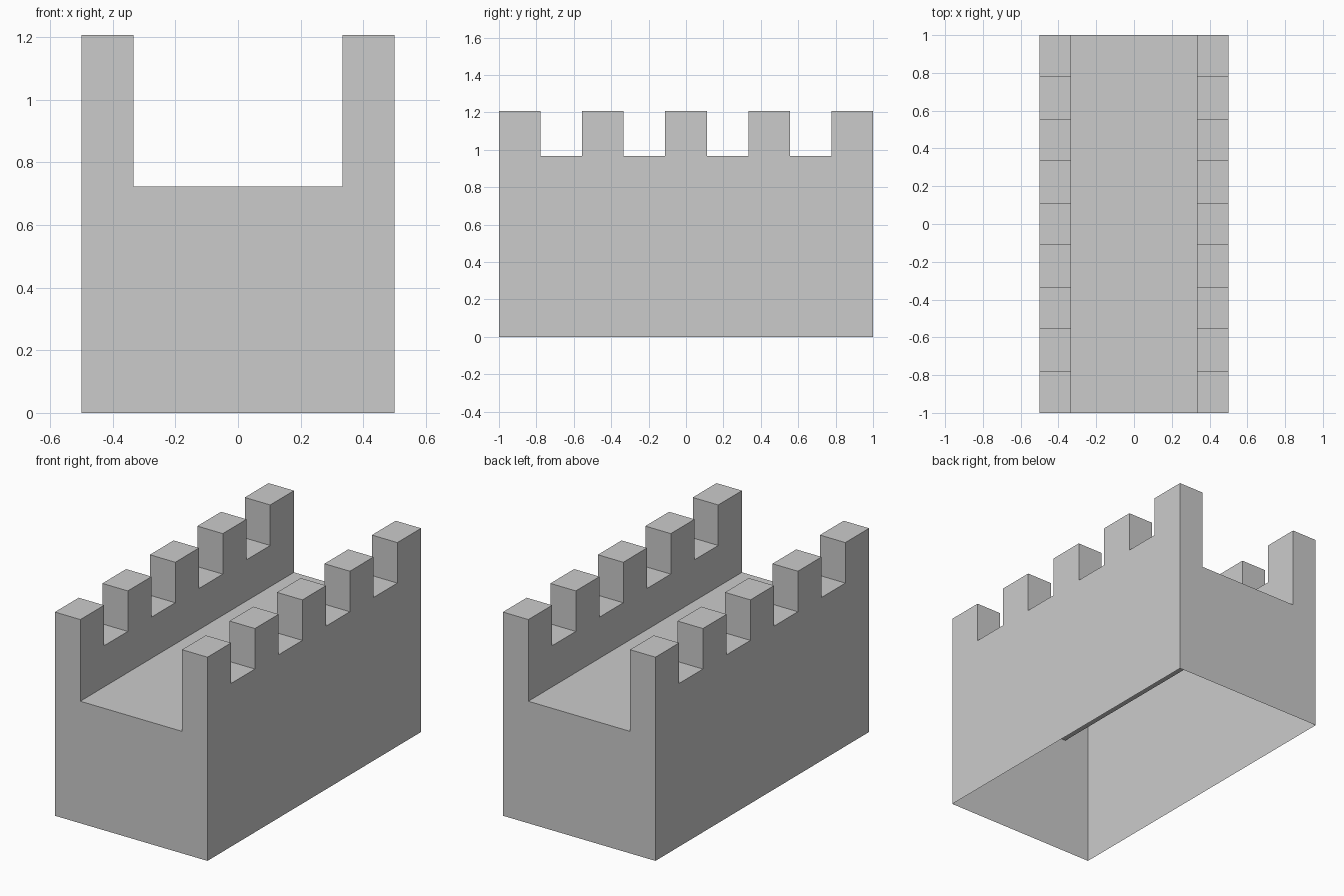
import bpy, bmesh
from math import radians
from mathutils import Matrix

if "Cube" in bpy.data.objects:
    bpy.data.objects.remove(bpy.data.objects["Cube"])

FLOOR, PARAPET, TOP = 0.723, 0.967, 1.207


def raise_faces(bm, faces, height):
    """Extrude a set of upward faces and return the raised faces."""
    res = bmesh.ops.extrude_face_region(bm, geom=faces)["geom"]
    verts = [g for g in res if isinstance(g, bmesh.types.BMVert)]
    bmesh.ops.translate(bm, verts=verts, vec=(0, 0, height))
    left = [f for f in faces if f.is_valid]
    if left:
        bmesh.ops.delete(bm, geom=left, context='FACES_ONLY')
    return [g for g in res if isinstance(g, bmesh.types.BMFace)]


bm = bmesh.new()
# Base footprint: 6 x 9 cells, 1 wide and 2 long
bmesh.ops.create_grid(bm, x_segments=6, y_segments=9, size=0.5,
                      matrix=Matrix.Diagonal((1, 2, 1, 1)))

# Hollow base: raise the whole footprint, leaving the underside open
deck = raise_faces(bm, bm.faces[:], FLOOR)

# Parapets: the outer column of cells on both sides
strips = [f for f in deck if abs(f.calc_center_median().x) > 0.34]
parapets = raise_faces(bm, strips, PARAPET - FLOOR)

# Battlements: every second parapet cell
teeth = [f for f in parapets
         if round((f.calc_center_median().y + 1) * 4.5 - 0.5) % 2 == 0]
raise_faces(bm, teeth, TOP - PARAPET)

# Merge coplanar cells and face outwards
bmesh.ops.dissolve_limit(bm, angle_limit=radians(1), verts=bm.verts[:], edges=bm.edges[:])
bmesh.ops.recalc_face_normals(bm, faces=bm.faces[:])

mesh = bpy.data.meshes.new("castle_wall")
bm.to_mesh(mesh)
bm.free()
bpy.context.collection.objects.link(bpy.data.objects.new("castle_wall", mesh))
